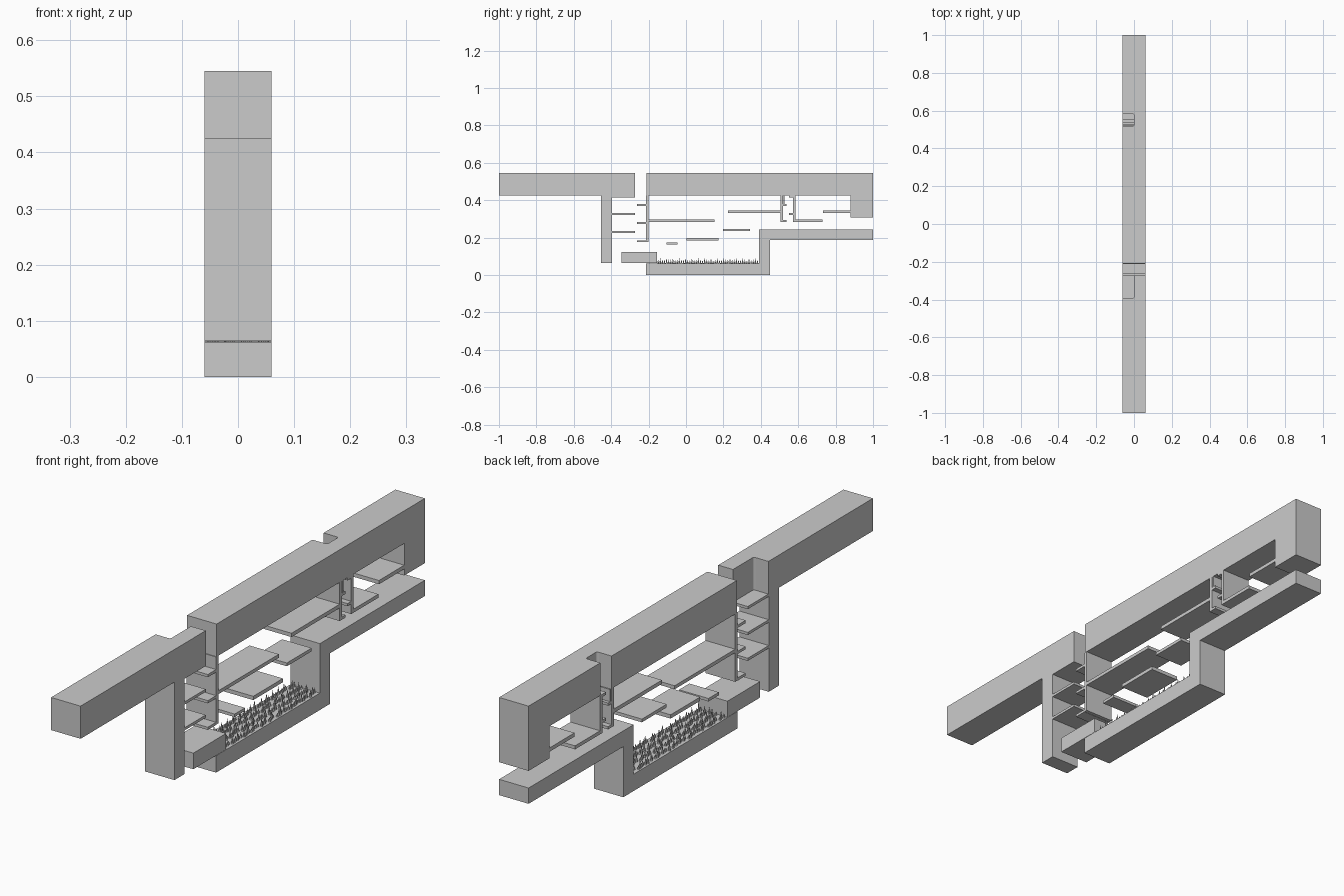
import bpy, bmesh, math, random
from mathutils import Matrix

if "Cube" in bpy.data.objects:
    bpy.data.objects.remove(bpy.data.objects["Cube"])

random.seed(4)
W = 0.06  # half width of the whole slice


def finish(name, bm):
    bmesh.ops.recalc_face_normals(bm, faces=bm.faces)
    mesh = bpy.data.meshes.new(name)
    bm.to_mesh(mesh)
    bm.free()
    ob = bpy.data.objects.new(name, mesh)
    bpy.context.collection.objects.link(ob)
    return ob


def prism(name, points, offset):
    bm = bmesh.new()
    face = bm.faces.new([bm.verts.new(p) for p in points])
    new = bmesh.ops.extrude_face_region(bm, geom=[face])["geom"]
    bmesh.ops.translate(bm, vec=offset, verts=[v for v in new if isinstance(v, bmesh.types.BMVert)])
    return finish(name, bm)


def side_profile(name, pts):
    return prism(name, [(-W, y, z) for y, z in pts], (2 * W, 0, 0))


def slab(name, y0, y1, z0, z1):
    return side_profile(name, [(y0, z0), (y1, z0), (y1, z1), (y0, z1)])


def plan(name, pts):
    return prism(name, [(x, y, 0.425) for x, y in pts], (0, 0, 0.12))


def corner(y, sign, r=0.008, n=4):
    # rounded inner corner of a ceiling notch, from the y side round to x = 0
    return [(-r + r * math.sin(a), y + sign * (r - r * math.cos(a)))
            for a in (math.pi / 2 * i / n for i in range(n + 1))]


# ceilings, each with a notch for a shaft
plan("entry_ceiling", [(W, -1), (W, -0.273), (0, -0.273)]
     + corner(-0.393, 1)[::-1] + [(-W, -0.393), (-W, -1)])
plan("main_ceiling", [(W, -0.21), (W, 1), (-W, 1), (-W, 0.583)]
     + corner(0.583, -1) + corner(0.518, 1)[::-1] + [(-W, 0.518), (-W, -0.21)])

# walls
slab("entry_wall", -0.455, -0.395, 0.065, 0.425)
slab("shaft_wall", -0.213, -0.2, 0.176, 0.425)
slab("end_wall", 0.88, 1.0, 0.307, 0.425)
slab("small_shaft_wall_near", 0.505, 0.518, 0.283, 0.425)
slab("small_shaft_wall_far", 0.572, 0.585, 0.283, 0.425)
slab("small_shaft_hook", 0.522, 0.526, 0.38, 0.425)

# floor with the pit and raised exit, plus the landing block
side_profile("pit_floor", [(-0.213, 0), (0.45, 0), (0.45, 0.186), (1, 0.186),
                           (1, 0.244), (0.39, 0.244), (0.39, 0.062), (-0.213, 0.062)])
slab("landing_block", -0.345, -0.155, 0.063, 0.122)

# shaft ledges, alternating sides
for i, z in enumerate((0.23, 0.325, 0.42)):
    slab(f"shaft_ledge_left_{i}", -0.395, -0.273, z - 0.005, z + 0.005)
for i, z in enumerate((0.18, 0.278, 0.374)):
    slab(f"shaft_ledge_right_{i}", -0.261, -0.213, z - 0.005, z + 0.005)
for i, z in enumerate((0.288, 0.375)):
    slab(f"small_ledge_near_{i}", 0.518, 0.538, z - 0.005, z + 0.005)
for i, z in enumerate((0.325, 0.42)):
    slab(f"small_ledge_far_{i}", 0.55, 0.572, z - 0.005, z + 0.005)

# platforms
for i, (y0, y1, z0, z1) in enumerate([
        (-0.2, 0.152, 0.283, 0.296), (0.225, 0.505, 0.331, 0.345),
        (0.198, 0.342, 0.234, 0.246), (0.003, 0.175, 0.184, 0.198),
        (-0.105, -0.045, 0.163, 0.174), (0.585, 0.73, 0.283, 0.296),
        (0.733, 0.88, 0.331, 0.345)]):
    slab(f"platform_{i}", y0, y1, z0, z1)

# rows of thin spikes in clumps on the pit floor
bm = bmesh.new()
for row in range(4):
    x = -0.045 + 0.03 * row
    for k in range(48):
        y = -0.149 + 0.0113 * k
        h = 0.03 if k % 3 == 1 else random.uniform(0.014, 0.022)
        bmesh.ops.create_cone(bm, cap_ends=True, segments=6, radius1=0.005, radius2=0, depth=h,
                              matrix=Matrix.Translation((x + random.uniform(-0.006, 0.006), y, 0.061 + h / 2)))
finish("pit_spikes", bm)
